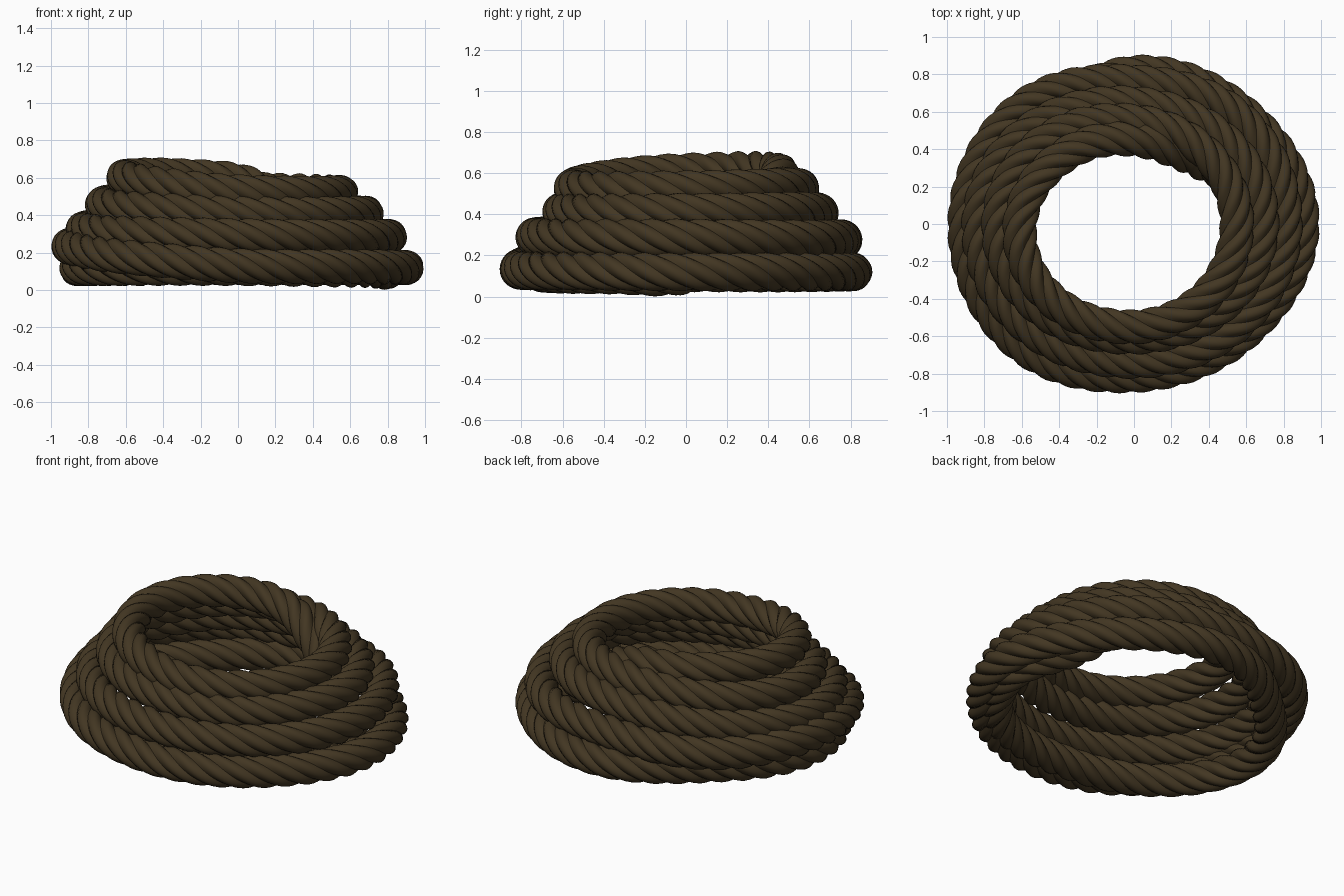
import bpy, bmesh, math
from mathutils import Vector

cube = bpy.data.objects.get("Cube")
if cube:
    bpy.data.objects.remove(cube)

# Coil path: (quarter turns clockwise from +x, radius, height); it closes on itself
KEYS = [(0, .78, .105), (.3, .775, .105), (1, .70, .115), (2, .86, .115),
        (2.5, .74, .115), (3, .81, .12), (3.5, .835, .12), (4, .90, .12),
        (4.5, .83, .125), (5, .81, .13), (5.5, .89, .18), (6, .905, .235),
        (6.5, .865, .25), (7, .76, .28), (7.5, .80, .28), (8, .81, .285),
        (9, .735, .29), (10, .83, .325),
        (11, .645, .41), (12, .685, .41), (13, .605, .41), (14, .725, .46),
        (15, .55, .53), (16, .55, .52), (17, .55, .525), (18, .61, .605),
        (18.6, .505, .61), (19.1, .445, .565), (19.4, .455, .46),
        (19.6, .51, .33), (19.8, .63, .18)]
TURNS = 20
STRANDS = 5
LOBE_STEPS = 8
RINGS = 1300
PITCH = 0.62
CORE, BULGE = 0.074, 0.02


def key(i):
    wrap, k = divmod(i, len(KEYS))
    q, r, z = KEYS[k]
    return q + wrap * TURNS, Vector((r, z))


def path(q):
    """Point on the coil, from a smooth spline of radius and height."""
    q %= TURNS
    i = max(k for k in range(len(KEYS)) if KEYS[k][0] <= q)
    (q0, a), (q1, b), (q2, c), (q3, d) = (key(i + n) for n in (-1, 0, 1, 2))
    h = q2 - q1
    t = (q - q1) / h

    # Slope at a key, weighted towards its nearer neighbour
    def slope(p, u, v, left, right):
        return ((u - p) * (right / left) + (v - u) * (left / right)) * (h / (left + right))

    m1 = slope(a, b, c, q1 - q0, h)
    m2 = slope(b, c, d, h, q3 - q2)
    r, z = (b * (2*t**3 - 3*t**2 + 1) + m1 * (t**3 - 2*t**2 + t)
            + c * (3*t**2 - 2*t**3) + m2 * (t**3 - t**2))
    ang = -q * math.pi / 2
    return Vector((r * math.cos(ang), r * math.sin(ang), z))


# Points along the rope and the length travelled to each
points = [path(i * TURNS / RINGS) for i in range(RINGS)]
travel = [0.0]
for i in range(RINGS):
    travel.append(travel[-1] + (points[(i + 1) % RINGS] - points[i]).length)
# A whole number of twists lets the ends meet
total_twist = round(travel[-1] / PITCH) * math.tau

# Sweep the lobed rope section along the path while twisting it
bm = bmesh.new()
sides = STRANDS * LOBE_STEPS
rings = []
for i, p in enumerate(points):
    tangent = (points[(i + 1) % RINGS] - points[i - 1]).normalized()
    out = Vector((0, 0, 1)).cross(tangent).normalized()
    up = tangent.cross(out)
    twist = total_twist * travel[i] / travel[-1]
    ring = []
    for s in range(sides):
        lobe = (s % LOBE_STEPS) / LOBE_STEPS
        r = CORE + BULGE * math.sin(math.pi * lobe)
        a = twist + math.tau * s / sides
        ring.append(bm.verts.new(p + out * (r * math.cos(a)) + up * (r * math.sin(a))))
    rings.append(ring)
for i in range(RINGS):
    here, there = rings[i], rings[(i + 1) % RINGS]
    for s in range(sides):
        n = (s + 1) % sides
        bm.faces.new((here[s], here[n], there[n], there[s]))
bmesh.ops.recalc_face_normals(bm, faces=bm.faces)

mesh = bpy.data.meshes.new("coiled_rope")
bm.to_mesh(mesh)
bm.free()
rope = bpy.data.objects.new("coiled_rope", mesh)
bpy.context.collection.objects.link(rope)

# Dark brown fibre
brown = bpy.data.materials.new("dark_brown_fibre")
brown.use_nodes = True
colour = (0.055, 0.037, 0.016, 1)
brown.diffuse_color = colour
brown.node_tree.nodes["Principled BSDF"].inputs["Base Color"].default_value = colour
mesh.materials.append(brown)

# Smooth strands with sharp grooves
bpy.ops.object.select_all(action="DESELECT")
rope.select_set(True)
bpy.context.view_layer.objects.active = rope
bpy.ops.object.shade_smooth_by_angle(angle=math.radians(35))
